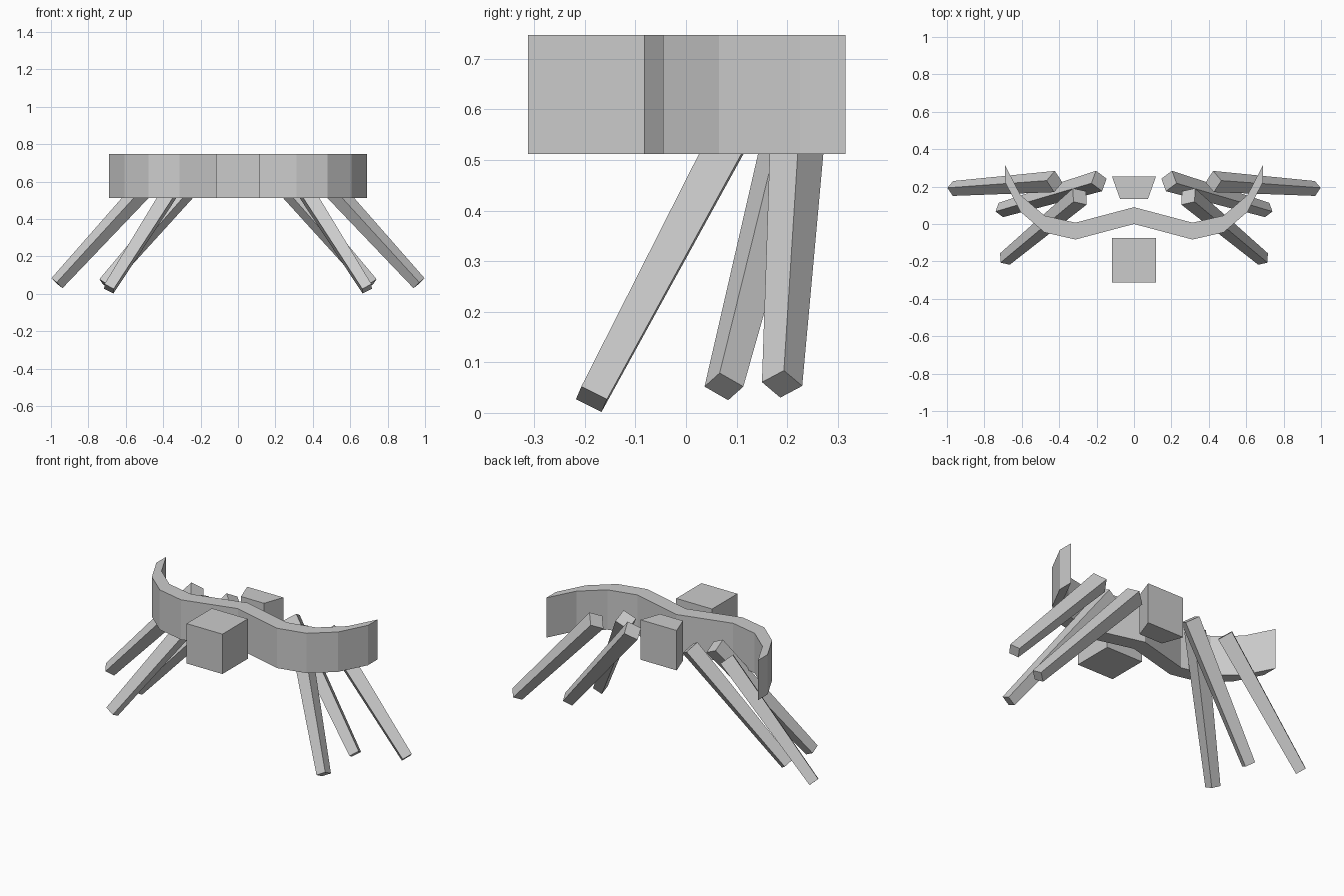
import bpy
from math import cos, sin, pi, radians
from mathutils import Vector

if "Cube" in bpy.data.objects:
    bpy.data.objects.remove(bpy.data.objects["Cube"])

Z0, Z1 = 0.512, 0.747


def make(name, verts, faces):
    me = bpy.data.meshes.new(name)
    me.from_pydata([tuple(v) for v in verts], [], faces)
    me.update()
    ob = bpy.data.objects.new(name, me)
    bpy.context.collection.objects.link(ob)
    return ob


def loft(name, a, b):
    """Solid between two matching loops (a first, b along the outward direction)."""
    n = len(a)
    sides = [(i, (i + 1) % n, n + (i + 1) % n, n + i) for i in range(n)]
    return make(name, a + b, [tuple(reversed(range(n)))] + sides + [tuple(range(n, 2 * n))])


def prism(name, outline):
    return loft(name, [(x, y, Z0) for x, y in outline], [(x, y, Z1) for x, y in outline])


# Curved band: a wavy front line offset straight back
half = [(0, 0), (0.313, -0.083), (0.479, -0.045), (0.607, 0.065), (0.69, 0.225)]
line = [(-x, y) for x, y in reversed(half[1:])] + half
n, depth = len(line), 0.09
verts = [(x, y + d, z) for z in (Z0, Z1) for d in (0, depth) for x, y in line]
faces = [(0, 2 * n, 3 * n, n), (n - 1, 2 * n - 1, 4 * n - 1, 3 * n - 1)]
for i in range(n - 1):
    faces += [(i, n + i, n + i + 1, i + 1),
              (2 * n + i, 2 * n + i + 1, 3 * n + i + 1, 3 * n + i),
              (i, i + 1, 2 * n + i + 1, 2 * n + i),
              (n + i, 3 * n + i, 3 * n + i + 1, n + i + 1)]
make("curved_band", verts, faces)

# Front cube and tapered rear block
prism("front_block", [(-0.117, -0.312), (0.117, -0.312), (0.117, -0.076), (-0.117, -0.076)])
prism("rear_block", [(-0.075, 0.135), (0.075, 0.135), (0.118, 0.255), (-0.118, 0.255)])


# Tapered square legs, corner edge upward
def leg(name, foot, top, roll, side):
    foot, top = Vector(foot), Vector(top)
    d = (top - foot).normalized()
    u = Vector((0, 0, 1)).cross(d).normalized()
    v = d.cross(u)
    loops = []
    for c, r in ((foot, 0.04), (top, 0.057)):
        pts = [c + r * (cos(t) * u + sin(t) * v)
               for t in (radians(roll) + k * pi / 2 for k in range(4))]
        pts = [(side * p.x, p.y, p.z) for p in pts]
        loops.append(pts if side > 0 else pts[::-1])
    loft(name, *loops)


for side, tag in ((1, "right"), (-1, "left")):
    leg("rear_leg_" + tag, (0.968, 0.19, 0.057), (0.425, 0.227, 0.65), 8, side)
    leg("middle_leg_" + tag, (0.712, 0.075, 0.052), (0.187, 0.23, 0.655), 0, side)
    leg("front_leg_" + tag, (0.69, -0.187, 0.027), (0.29, 0.147, 0.66), 0, side)
